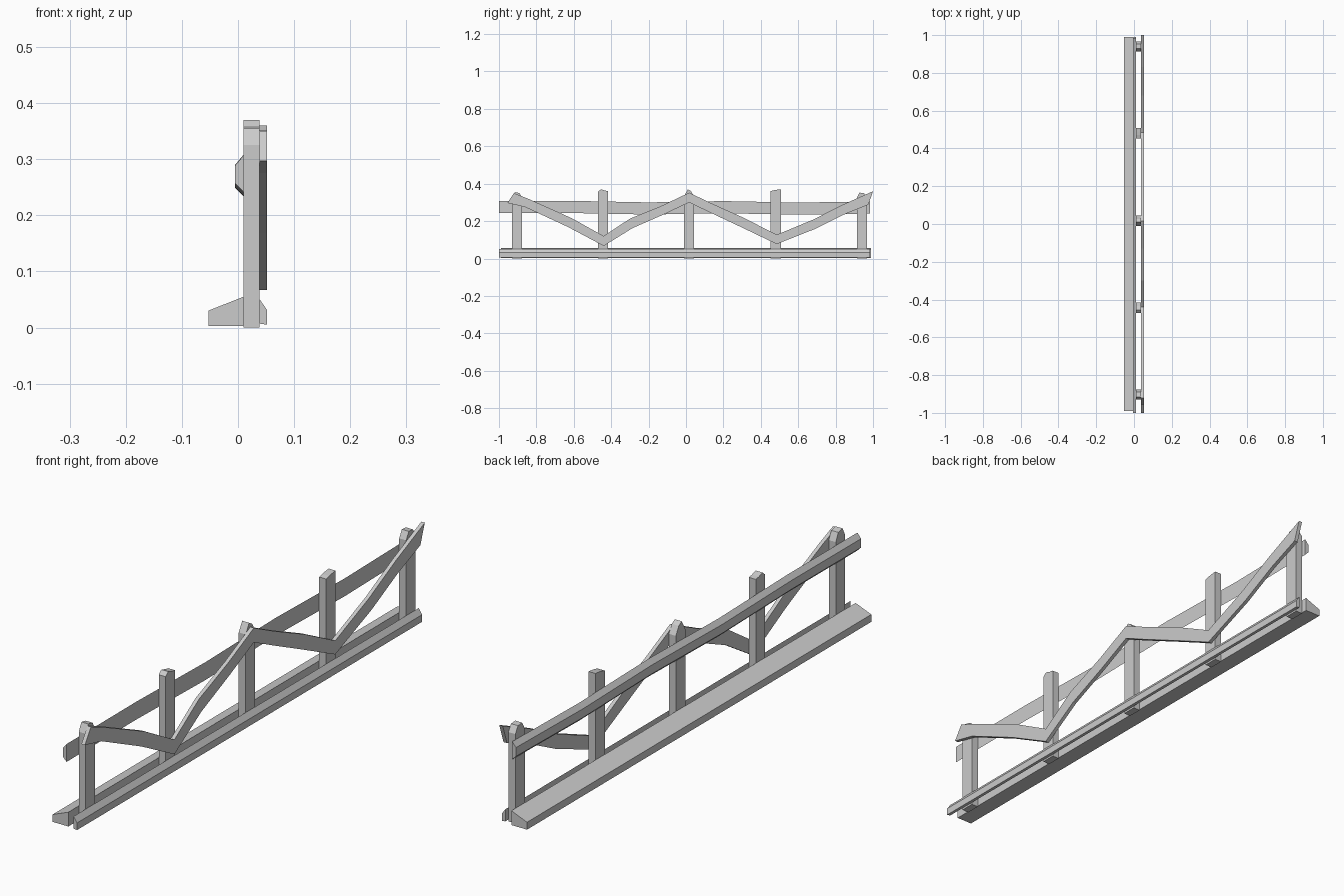
import bpy, bmesh


def loft(name, rings):
    """Closed flat-faced solid through a list of equal-length rings."""
    bm = bmesh.new()
    vs = [[bm.verts.new(p) for p in r] for r in rings]
    n = len(rings[0])
    for a, b in zip(vs, vs[1:]):
        for i in range(n):
            j = (i + 1) % n
            bm.faces.new((a[i], a[j], b[j], b[i]))
    bm.faces.new(vs[0][::-1])
    bm.faces.new(vs[-1])
    bmesh.ops.recalc_face_normals(bm, faces=bm.faces)
    me = bpy.data.meshes.new(name)
    bm.to_mesh(me)
    bm.free()
    ob = bpy.data.objects.new(name, me)
    bpy.context.collection.objects.link(ob)
    return ob


def rail(name, profile, stations):
    """Sweep an (x, z) profile along y; stations are (y, z offset)."""
    return loft(name, [[(x, y, z + dz) for x, z in profile] for y, dz in stations])


# bottom beams on either side of the posts
rail("back_base_beam", [(-0.053, 0.003), (-0.053, 0.03), (0.01, 0.055), (0.01, 0.003)],
     [(-0.99, 0), (0.99, 0)])
rail("front_base_beam", [(0.038, 0.007), (0.038, 0.051), (0.052, 0.031), (0.052, 0.005)],
     [(-1.0, 0), (0.985, 0)])

# slightly wavy upper rail
rail("upper_rail", [(0.01, 0.24), (0.01, 0.305), (-0.005, 0.287), (-0.005, 0.255)],
     [(-1.0, 0.002), (-0.6, 0.003), (-0.2, -0.005), (0.2, 0.002), (0.6, -0.006), (0.985, 0.0)])

# posts: centre y and rough-cut top outline (offset from centre, z)
posts = [
    (-0.903, [(-0.027, 0.325), (-0.012, 0.355), (0.013, 0.35), (0.027, 0.32)]),
    (-0.443, [(-0.027, 0.357), (-0.012, 0.37), (0.010, 0.363), (0.027, 0.36)]),
    (0.017, [(-0.027, 0.335), (-0.007, 0.37), (0.010, 0.36), (0.027, 0.33)]),
    (0.48, [(-0.027, 0.36), (-0.010, 0.365), (0.010, 0.368), (0.027, 0.37)]),
    (0.94, [(-0.027, 0.325), (-0.012, 0.352), (0.012, 0.35), (0.027, 0.325)]),
]
for k, (cy, top) in enumerate(posts):
    outline = [(-0.027, 0.0)] + top + [(0.027, 0.0)]
    loft(f"post_{k + 1}", [[(x, cy + dy, z) for dy, z in outline] for x in (0.01, 0.038)])

# curved diagonal braces: stations of (upper y, upper z, lower y, lower z)
braces = [
    [(-0.92, 0.35, -0.955, 0.297), (-0.84, 0.318, -0.86, 0.275),
     (-0.61, 0.215, -0.63, 0.168), (-0.44, 0.12, -0.44, 0.067)],
    [(-0.44, 0.12, -0.44, 0.067), (-0.30, 0.213, -0.285, 0.163),
     (-0.13, 0.282, -0.12, 0.235), (0.017, 0.352, 0.017, 0.3)],
    [(0.017, 0.352, 0.017, 0.3), (0.14, 0.293, 0.12, 0.25),
     (0.31, 0.217, 0.29, 0.17), (0.485, 0.127, 0.485, 0.077)],
    [(0.485, 0.127, 0.485, 0.077), (0.68, 0.208, 0.695, 0.16),
     (0.83, 0.284, 0.845, 0.235), (1.0, 0.36, 0.975, 0.288)],
]
for k, st in enumerate(braces):
    loft(f"brace_{k + 1}", [[(0.038, uy, uz), (0.052, uy, uz), (0.052, ly, lz), (0.038, ly, lz)]
                            for uy, uz, ly, lz in st])
